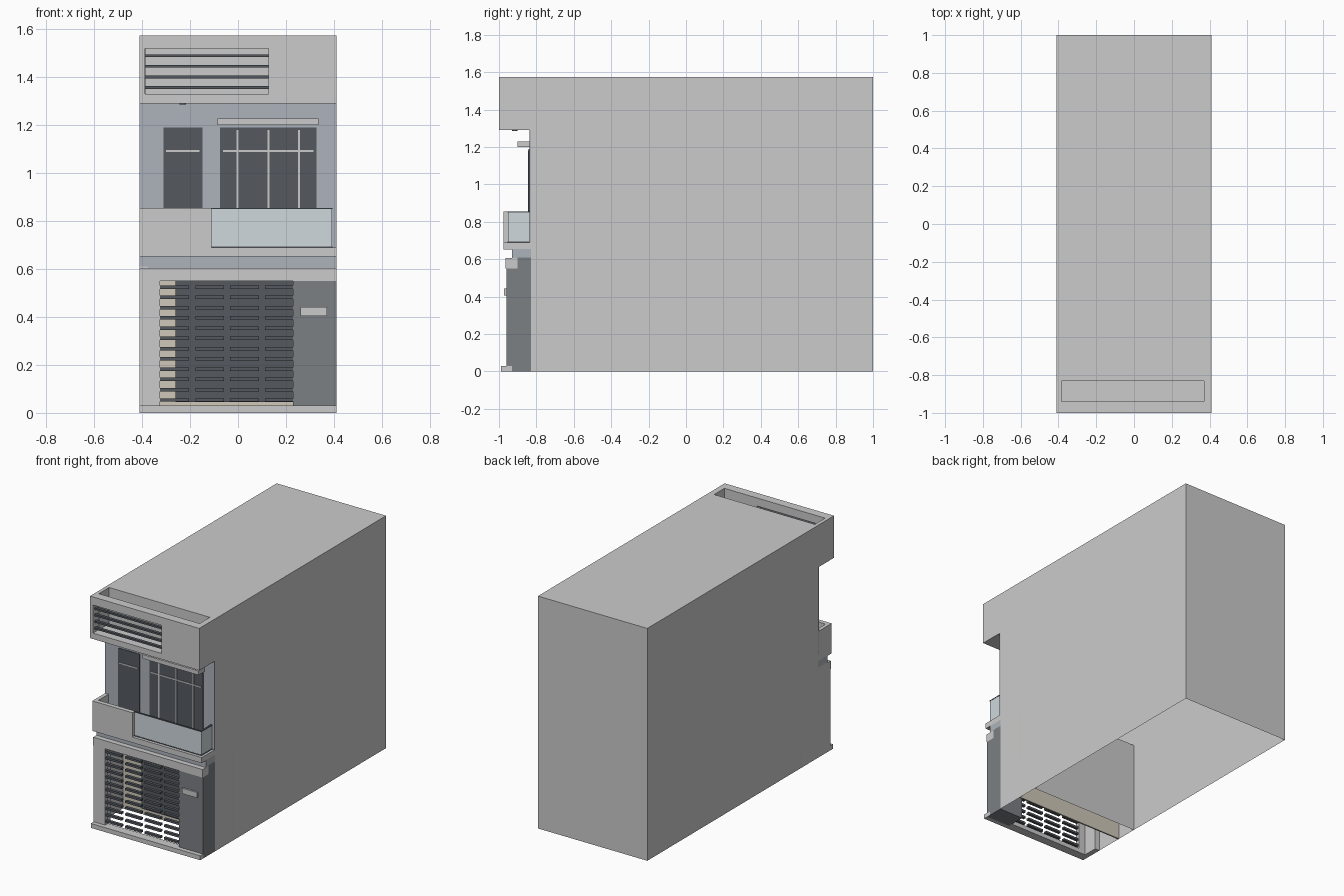
import bpy, bmesh

if "Cube" in bpy.data.objects:
    bpy.data.objects.remove(bpy.data.objects["Cube"])


def material(name, rgb):
    m = bpy.data.materials.new(name)
    m.diffuse_color = (*rgb, 1)
    m.use_nodes = True
    m.node_tree.nodes["Principled BSDF"].inputs["Base Color"].default_value = m.diffuse_color
    return m


DARK = material("dark_panel", (0.09, 0.10, 0.115))
SLATE = material("slate", (0.20, 0.215, 0.23))
BLUE = material("blue_grey_wall", (0.42, 0.45, 0.50))
BEIGE = material("beige_wall", (0.62, 0.58, 0.48))
GLASS = material("pale_glass", (0.62, 0.69, 0.72))


def finish(name, bm, mat=None):
    bmesh.ops.recalc_face_normals(bm, faces=bm.faces)
    me = bpy.data.meshes.new(name)
    bm.to_mesh(me)
    bm.free()
    ob = bpy.data.objects.new(name, me)
    bpy.context.collection.objects.link(ob)
    if mat:
        me.materials.append(mat)
    return ob


def boxes(name, spans, mat=None):
    """One object made of boxes given as (x0, x1, y0, y1, z0, z1)."""
    bm = bmesh.new()
    for x0, x1, y0, y1, z0, z1 in spans:
        vs = bmesh.ops.create_cube(bm, size=1)["verts"]
        for v in vs:
            v.co = (x0 if v.co.x < 0 else x1,
                    y0 if v.co.y < 0 else y1,
                    z0 if v.co.z < 0 else z1)
    return finish(name, bm, mat)


W, H = 0.41, 1.575       # half width, height
FY = -0.83               # front plane of the main block

# Main block: open underneath, with a garage recess at the front
bm = bmesh.new()
profile = [(-0.49, 0), (-0.49, 0.62), (FY, 0.62), (FY, H), (1, H), (1, 0)]
left = [bm.verts.new((-W, y, z)) for y, z in profile]
right = [bm.verts.new((W, y, z)) for y, z in profile]
for i in range(len(profile) - 1):
    bm.faces.new((left[i], left[i + 1], right[i + 1], right[i]))
for x, row in ((-W, left), (W, right)):
    corner = bm.verts.new((x, FY, 0))
    bm.faces.new((corner, row[0], row[1], row[2]))
    bm.faces.new(row)
finish("main_block", bm)

# Garage interior wall and door
boxes("garage_back_wall", [(-W, W, -0.645, -0.635, 0, 0.62)], BEIGE)
boxes("garage_door", [(-0.26, 0.26, -0.66, -0.646, 0.045, 0.6)], DARK)

# Ground floor frame: left pier, side wall, beam and sill
boxes("left_pier", [(-W, -0.325, -0.96, -0.93, 0.03, 0.55),
                    (-W, -0.375, -0.93, FY, 0, 0.61)])
boxes("entrance_beam", [(-W, W, -0.965, -0.90, 0.55, 0.605)])
boxes("entrance_sill", [(-W, W, -0.99, -0.93, 0, 0.03)])
boxes("right_pier", [(0.23, W, -0.96, -0.90, 0.0, 0.55),
                     (0.23, W, -0.90, FY, 0.0, 0.61)], SLATE)
boxes("letter_box", [(0.26, 0.372, -0.972, -0.96, 0.405, 0.442)])

# Gate: rows of short slats
columns = [(-0.325, -0.205), (-0.178, -0.058), (-0.033, 0.087), (0.112, 0.23)]
boxes("gate_slats", [(a, b, -0.955, -0.935, 0.047 + 0.0428 * r, 0.061 + 0.0428 * r)
                     for r in range(12) for a, b in columns], DARK)

# Balcony: recessed band, slab, solid parapet, glass railing
boxes("recessed_band", [(-W, W, -0.93, FY, 0.605, 0.655)], BLUE)
boxes("balcony_slab", [(-W, W, -0.975, FY, 0.652, 0.69)])
boxes("balcony_parapet", [(-W, -0.11, -0.975, -0.945, 0.69, 0.855),
                          (-W, -0.385, -0.945, FY, 0.69, 0.855)])
boxes("glass_railing", [(-0.11, 0.392, -0.953, -0.945, 0.695, 0.85),
                        (0.384, 0.392, -0.945, -0.838, 0.695, 0.85)], GLASS)
boxes("railing_rails", [(a, b, c, d, z, z + 0.005)
                        for z in (0.69, 0.85)
                        for a, b, c, d in ((-0.11, 0.394, -0.955, -0.943),
                                           (0.382, 0.394, -0.943, -0.838))], DARK)

# Upper facade with two windows and a canopy
boxes("upper_facade", [(-W, W, -0.838, FY, 0.69, 1.29)], BLUE)
boxes("window_panes", [(-0.31, -0.148, -0.842, -0.838, 0.69, 1.19),
                       (-0.075, 0.327, -0.842, -0.838, 0.69, 1.19)], DARK)
boxes("window_bars", [(-0.30, -0.16, -0.846, -0.842, 1.088, 1.096),
                      (-0.063, 0.315, -0.846, -0.842, 1.088, 1.096)]
      + [(x - 0.004, x + 0.004, -0.846, -0.842, 0.69, 1.18)
         for x in (-0.002, 0.127, 0.255)])
boxes("window_canopy", [(-0.085, 0.335, -0.90, FY, 1.2, 1.228)])

# Roof box: side walls, floor, and front wall framed around a slatted opening
boxes("roof_box", [(-W, -0.385, -0.94, FY, 1.29, H),
                   (0.37, W, -0.94, FY, 1.29, H),
                   (-0.385, 0.37, -0.94, FY, 1.29, 1.33),
                   (-W, W, -1, -0.94, 1.29, 1.33),
                   (-W, W, -1, -0.94, 1.52, H),
                   (-W, -0.388, -1, -0.94, 1.33, 1.52),
                   (0.127, W, -1, -0.94, 1.33, 1.52)])
boxes("roof_box_slats", [(-0.388, 0.127, -0.985, -0.965, z - 0.006, z + 0.006)
                         for z in (1.357, 1.402, 1.446, 1.49)], DARK)

# Downlight under the roof box
bm = bmesh.new()
bmesh.ops.create_cone(bm, cap_ends=True, segments=16, radius1=0.014,
                      radius2=0.014, depth=0.006)
bmesh.ops.translate(bm, verts=bm.verts, vec=(-0.23, -0.915, 1.289))
finish("downlight", bm, DARK)
